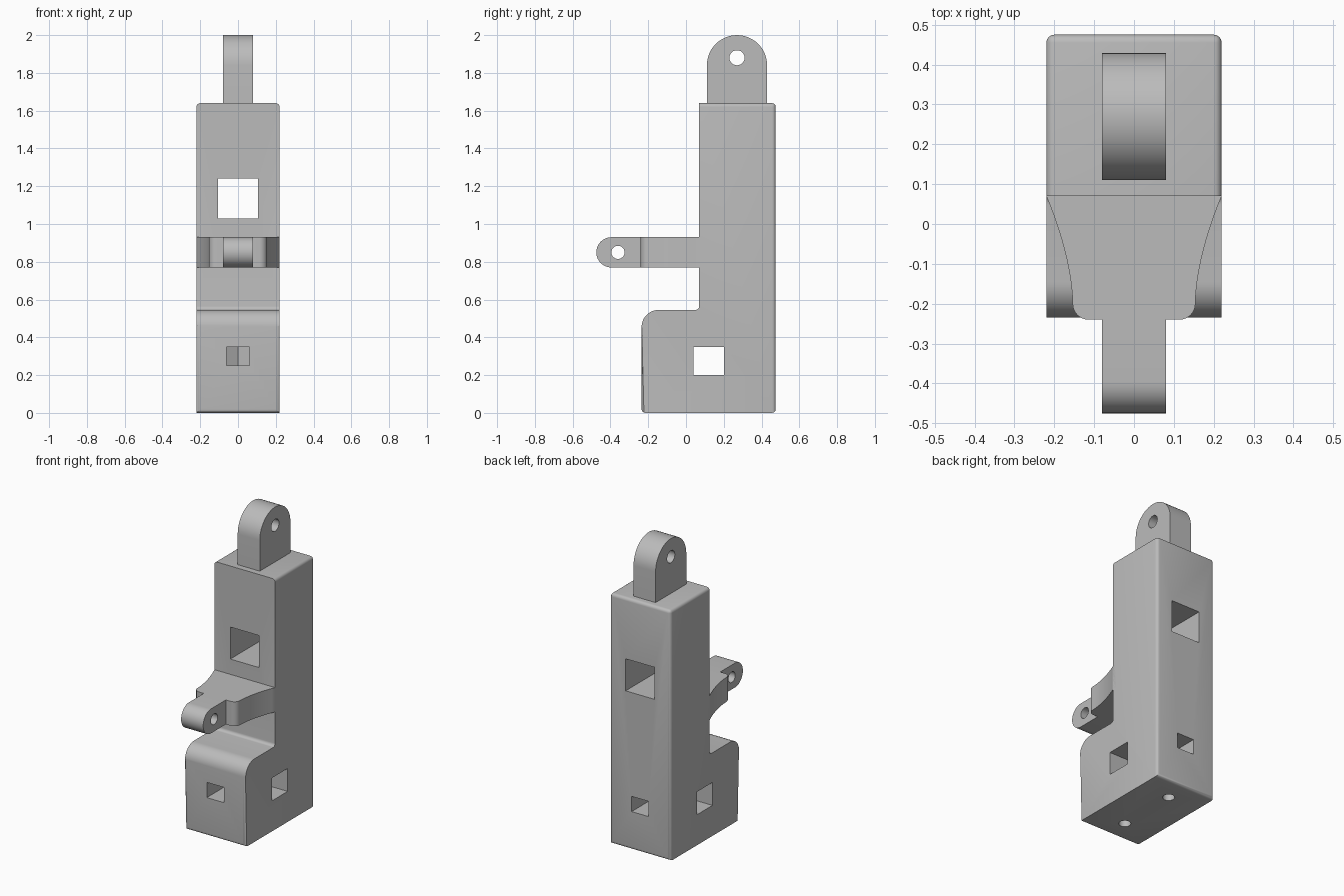
import bpy, bmesh, math
from mathutils import Vector

cube = bpy.data.objects.get("Cube")
if cube:
    bpy.data.objects.remove(cube, do_unlink=True)

grey = bpy.data.materials.new("plain grey")
grey.use_nodes = True
colour = (0.5, 0.5, 0.5, 1)
grey.diffuse_color = colour
grey.node_tree.nodes["Principled BSDF"].inputs["Base Color"].default_value = colour

# Where a profile point (u, v) at height w along the axis ends up
PLACE = {"x": lambda u, v, w: (w, u, v),
         "y": lambda u, v, w: (u, w, v),
         "z": lambda u, v, w: (u, v, w)}


def arc(cu, cv, r, start, end, n=12):
    angles = [math.radians(start + (end - start) * i / n) for i in range(n + 1)]
    return [(cu + r * math.cos(a), cv + r * math.sin(a)) for a in angles]


def rect(u0, u1, v0, v1):
    return [(u0, v0), (u1, v0), (u1, v1), (u0, v1)]


def circle(cu, cv, r):
    return arc(cu, cv, r, 0, 345, 23)


def prism(name, profile, axis, lo, hi, round_rule=None):
    """Extrude a profile along an axis, rounding the edges the rule picks."""
    bm = bmesh.new()
    face = bm.faces.new([bm.verts.new(PLACE[axis](u, v, lo)) for u, v in profile])
    top = bmesh.ops.extrude_face_region(bm, geom=[face])["geom"]
    bmesh.ops.translate(bm, verts=[g for g in top if isinstance(g, bmesh.types.BMVert)],
                        vec=Vector(PLACE[axis](0, 0, hi - lo)))
    bmesh.ops.recalc_face_normals(bm, faces=bm.faces)
    if round_rule:
        edges = [e for e in bm.edges if round_rule(e.verts[0].co, e.verts[1].co)]
        bmesh.ops.bevel(bm, geom=edges, offset=0.02, offset_type="OFFSET",
                        segments=4, profile=0.5, affect="EDGES")
    mesh = bpy.data.meshes.new(name)
    bm.to_mesh(mesh)
    bm.free()
    mesh.materials.append(grey)
    obj = bpy.data.objects.new(name, mesh)
    bpy.context.collection.objects.link(obj)
    return obj


def select(obj):
    bpy.ops.object.select_all(action="DESELECT")
    obj.select_set(True)
    bpy.context.view_layer.objects.active = obj


def cut(obj, profile, axis, lo, hi):
    tool = prism("cutter", profile, axis, lo, hi)
    tool.hide_render = True
    mod = obj.modifiers.new("cut", "BOOLEAN")
    mod.operation, mod.solver, mod.object = "DIFFERENCE", "EXACT", tool
    select(obj)
    bpy.ops.object.modifier_apply(modifier=mod.name)
    bpy.data.objects.remove(tool, do_unlink=True)


def smooth(obj):
    select(obj)
    bpy.ops.object.shade_smooth_by_angle(angle=math.radians(30))


HALF, FRONT, STEP, BACK, TOP, LEDGE = 0.22, -0.235, 0.07, 0.475, 1.64, 0.545


def rounded_body_edge(a, b):
    def both(axis, value):
        return abs(a[axis] - value) < 1e-4 and abs(b[axis] - value) < 1e-4
    back, front = both(1, BACK), both(1, FRONT)
    if both(2, TOP):
        return not both(1, STEP)
    if both(2, 0):
        return back or front
    return (back or front) and abs(a.x - b.x) < 1e-4


# Body: tall column with a stepped foot
body_profile = ([(FRONT, 0), (BACK, 0), (BACK, TOP), (STEP, TOP)]
                + arc(STEP - 0.02, LEDGE + 0.02, 0.02, 0, -90, 5)
                + arc(FRONT + 0.09, LEDGE - 0.09, 0.09, 90, 180))
body = prism("body", body_profile, "x", -HALF, HALF, rounded_body_edge)

# Square windows through the column and the foot
cut(body, rect(-0.105, 0.105, 1.03, 1.24), "y", -0.6, 0.6)
cut(body, rect(0.04, 0.20, 0.20, 0.35), "x", -0.5, 0.5)

# Nut slots in front and back, with bolt holes from below
flat = 0.062
for bolt_y, out in ((-0.085, -1), (0.32, 1)):
    shoulder = bolt_y - out * flat * math.tan(math.radians(30))
    apex = bolt_y - out * flat / math.cos(math.radians(30))
    slot = [(-flat, out * 0.6), (flat, out * 0.6), (flat, shoulder),
            (0, apex), (-flat, shoulder)]
    cut(body, slot, "z", 0.25, 0.35)
    cut(body, circle(0, bolt_y, 0.036), "z", -0.1, 0.42)
smooth(body)

# Bracket: tapering arm in front of the column
ARM_LOW, ARM_HIGH = 0.77, 0.93
side = [(HALF, STEP + 0.03)]
for i in range(13):
    t = 1 - i / 12
    side.append((0.154 + 0.066 * t ** 1.7, -0.2 + 0.27 * t))
side += arc(0.114, -0.2, 0.04, 0, -90, 8)[1:]
mirrored = [(-u, v) for u, v in reversed(side)]
smooth(prism("bracket_arm", side + mirrored, "z", ARM_LOW, ARM_HIGH))

# Front eye on the arm
mid = (ARM_LOW + ARM_HIGH) / 2
front_eye = prism("front_eye", [(-0.22, ARM_LOW), (-0.22, ARM_HIGH)]
                  + arc(-0.395, mid, 0.08, 90, 270, 20), "x", -0.08, 0.08)
cut(front_eye, circle(-0.36, mid, 0.035), "x", -0.3, 0.3)
smooth(front_eye)

# Top eye on the column
top_eye = prism("top_eye", [(0.111, 1.6), (0.429, 1.6)]
                + arc(0.27, 1.841, 0.159, 0, 180, 24), "x", -0.08, 0.08)
cut(top_eye, circle(0.27, 1.88, 0.04), "x", -0.3, 0.3)
smooth(top_eye)
